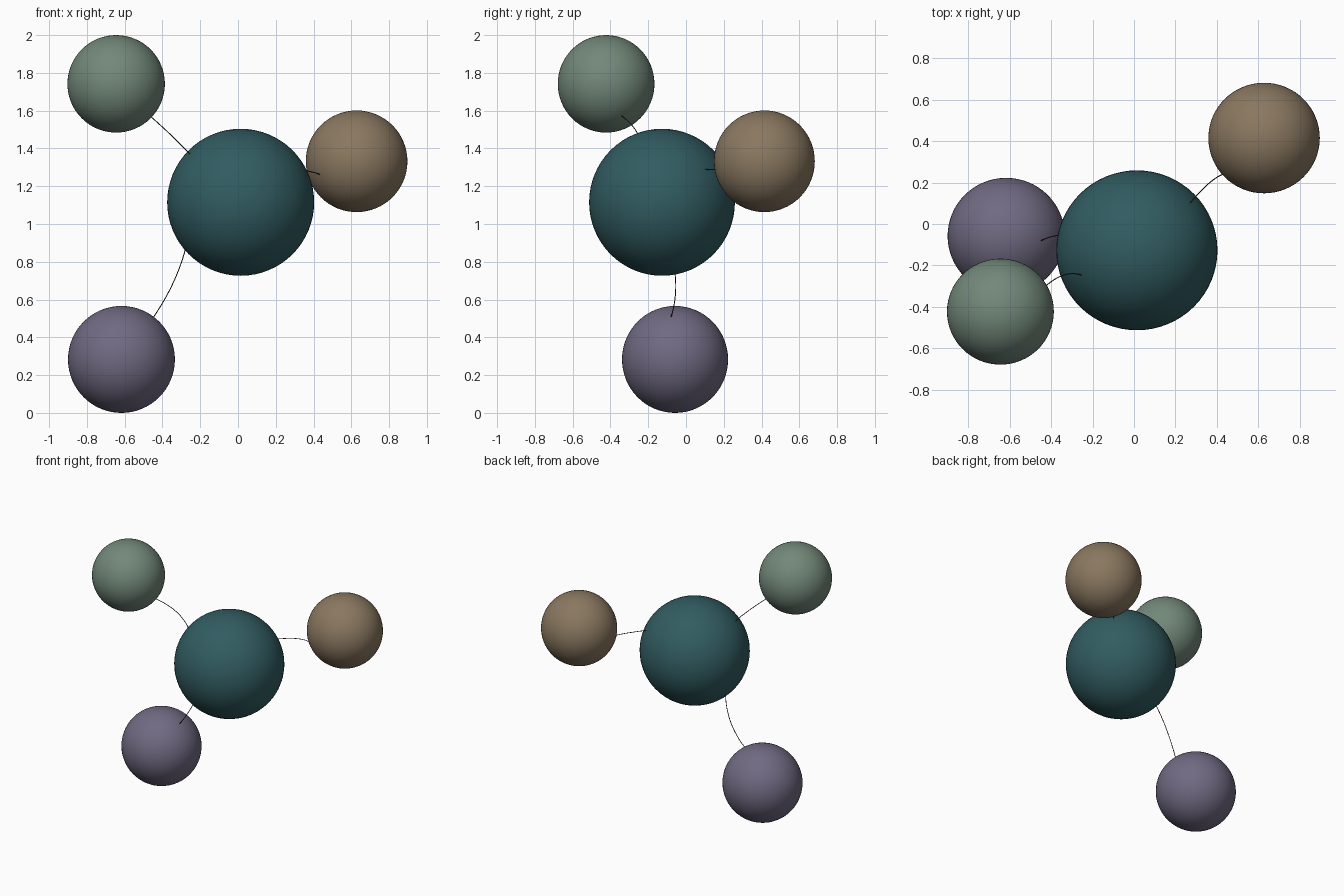
import bpy
from mathutils import Vector

if "Cube" in bpy.data.objects:
    bpy.data.objects.remove(bpy.data.objects["Cube"])


def srgb(r, g, b):
    def lin(c):
        c /= 255
        return c / 12.92 if c <= 0.04045 else ((c + 0.055) / 1.055) ** 2.4
    return (lin(r), lin(g), lin(b), 1)


def material(name, rgb):
    m = bpy.data.materials.new(name)
    m.diffuse_color = srgb(*rgb)
    m.use_nodes = True
    m.node_tree.nodes["Principled BSDF"].inputs["Base Color"].default_value = m.diffuse_color
    return m


def ball(name, centre, radius, mat):
    bpy.ops.mesh.primitive_uv_sphere_add(segments=64, ring_count=32, radius=radius, location=centre)
    ob = bpy.context.object
    ob.name = name
    ob.scale.y = 0.992
    ob.data.materials.append(mat)
    bpy.ops.object.shade_smooth()
    return ob


def strand(name, start, middle, end, mat, radius=0.0025, steps=24):
    """Thin round thread along an arc that passes through three points."""
    a, m, b = Vector(start), Vector(middle), Vector(end)
    ctrl = 2 * m - (a + b) / 2
    cu = bpy.data.curves.new(name, 'CURVE')
    cu.dimensions = '3D'
    cu.bevel_depth = radius
    cu.bevel_resolution = 2
    cu.use_fill_caps = True
    sp = cu.splines.new('POLY')
    sp.points.add(steps)
    for i, p in enumerate(sp.points):
        t = i / steps
        p.co = (*((1 - t) ** 2 * a + 2 * t * (1 - t) * ctrl + t * t * b), 1)
    cu.materials.append(mat)
    ob = bpy.data.objects.new(name, cu)
    bpy.context.collection.objects.link(ob)
    # Turn the thread into a mesh
    bpy.ops.object.select_all(action='DESELECT')
    ob.select_set(True)
    bpy.context.view_layer.objects.active = ob
    bpy.ops.object.convert(target='MESH')
    bpy.ops.object.shade_smooth_by_angle()


teal = material("teal", (49, 92, 97))
sage = material("sage_green", (114, 136, 121))
tan = material("tan_brown", (138, 120, 96))
mauve = material("mauve", (112, 106, 130))
dark = material("dark_brown", (62, 48, 44))

# Large central ball and three satellites
ball("central_ball", (0.014, -0.127, 1.115), 0.389, teal)
ball("upper_ball", (-0.645, -0.423, 1.742), 0.258, sage)
ball("side_ball", (0.628, 0.415, 1.332), 0.269, tan)
ball("lower_ball", (-0.617, -0.058, 0.283), 0.283, mauve)

# Curved threads joining the satellites to the centre
strand("upper_thread", (-0.255, -0.246, 1.371), (-0.358, -0.254, 1.474), (-0.467, -0.341, 1.573), dark)
strand("side_thread", (0.27, 0.10, 1.29), (0.36, 0.195, 1.282), (0.434, 0.242, 1.262), dark)
strand("lower_thread", (-0.27, -0.10, 0.90), (-0.338, -0.055, 0.70), (-0.447, -0.079, 0.508), dark)
